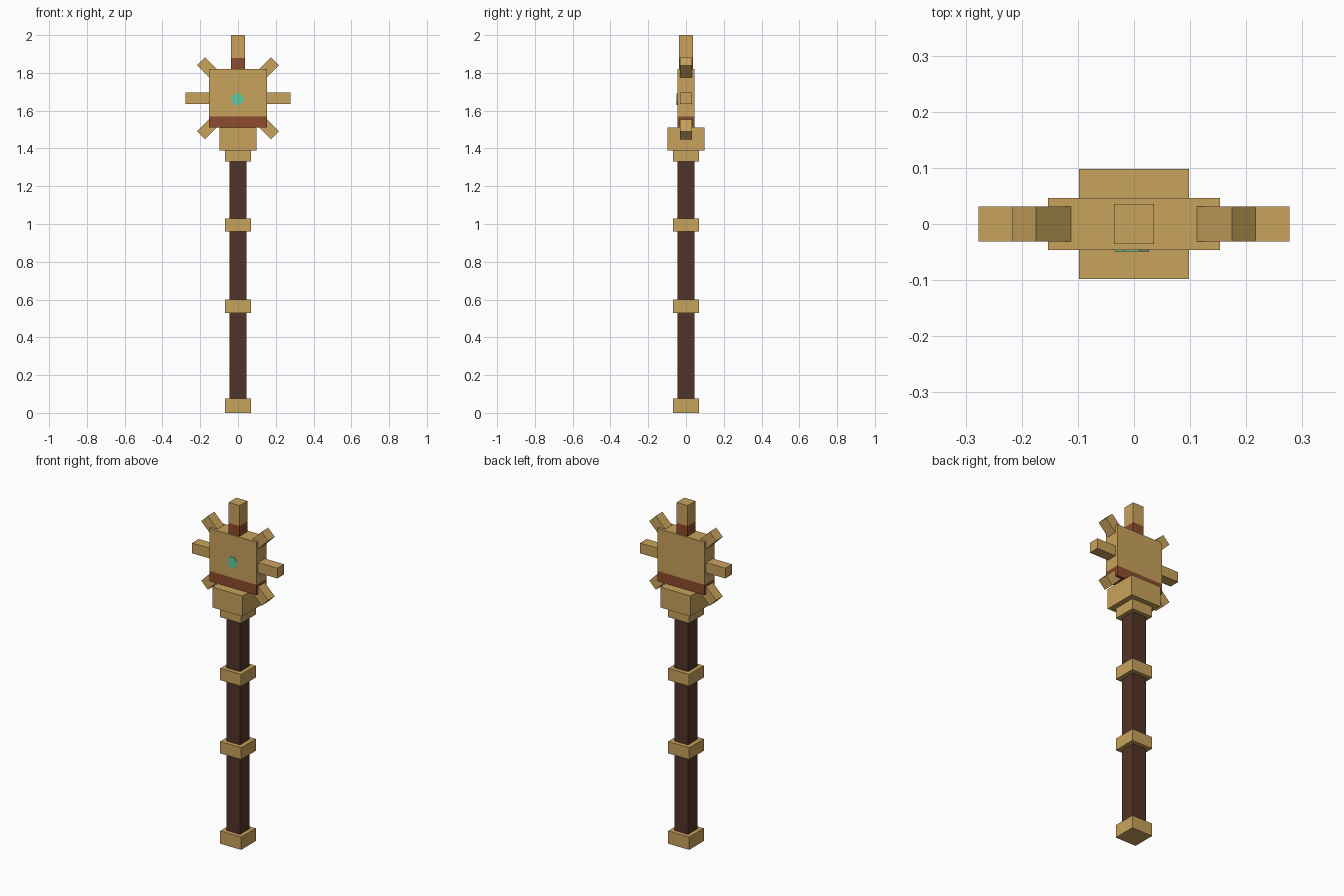
import bpy, bmesh, math
from mathutils import Matrix

if "Cube" in bpy.data.objects:
    bpy.data.objects.remove(bpy.data.objects["Cube"])


def material(name, rgb):
    m = bpy.data.materials.new(name)
    lin = [((c / 255 + 0.055) / 1.055) ** 2.4 for c in rgb]
    m.diffuse_color = (*lin, 1)
    m.use_nodes = True
    m.node_tree.nodes["Principled BSDF"].inputs["Base Color"].default_value = m.diffuse_color
    return m


gold = material("gold", (201, 163, 92))
rust = material("rust", (141, 76, 45))
wood = material("dark_wood", (82, 52, 39))
teal = material("teal", (92, 203, 155))


def finish(name, bm, mat):
    me = bpy.data.meshes.new(name)
    bm.to_mesh(me)
    bm.free()
    me.materials.append(mat)
    ob = bpy.data.objects.new(name, me)
    bpy.context.collection.objects.link(ob)
    return ob


def box(name, hx, hy, z0, z1, mat):
    """Box centred on the shaft axis, with half widths and a height range."""
    bm = bmesh.new()
    bmesh.ops.create_cube(bm, size=1, matrix=Matrix.Translation((0, 0, (z0 + z1) / 2))
                          @ Matrix.Diagonal((2 * hx, 2 * hy, z1 - z0, 1)))
    return finish(name, bm, mat)


# Shaft segments between the gold rings
for i, (z0, z1) in enumerate([(0.075, 0.53), (0.60, 0.96), (1.03, 1.33)]):
    box(f"shaft_{i + 1}", 0.044, 0.044, z0, z1, wood)

# Pommel, grip rings and stepped collar
box("pommel", 0.068, 0.068, 0, 0.075, gold)
box("lower_ring", 0.068, 0.068, 0.53, 0.60, gold)
box("upper_ring", 0.068, 0.068, 0.96, 1.03, gold)
box("collar_base", 0.068, 0.068, 1.33, 1.39, gold)
box("collar", 0.098, 0.098, 1.39, 1.51, gold)

# Square head with a rust band along its foot
box("head_band", 0.153, 0.046, 1.51, 1.57, rust)
box("head", 0.153, 0.046, 1.57, 1.82, gold)

# Top spike with a rust root
box("spike_root", 0.036, 0.036, 1.82, 1.88, rust)
box("spike", 0.036, 0.036, 1.88, 2.0, gold)

# Rays: outer stubs around the head centre
HUB = 1.665
for deg in (0, 45, 135, 180, 225, 315):
    bm = bmesh.new()
    inner, outer = 0.12, 0.277
    bmesh.ops.create_cube(bm, size=1, matrix=Matrix.Translation((0, 0, HUB))
                          @ Matrix.Rotation(math.radians(-deg), 4, 'Y')
                          @ Matrix.Translation(((inner + outer) / 2, 0, 0))
                          @ Matrix.Diagonal((outer - inner, 0.062, 0.06, 1)))
    finish(f"ray_{deg}", bm, gold)

# Flat gem on the front face
bm = bmesh.new()
bmesh.ops.create_cone(bm, cap_ends=True, segments=8, radius1=0.033, radius2=0.033, depth=0.004,
                      matrix=Matrix.Translation((-0.004, -0.047, 1.66))
                      @ Matrix.Rotation(math.pi / 2, 4, 'X')
                      @ Matrix.Rotation(math.pi / 8, 4, 'Z'))
finish("gem", bm, teal)
